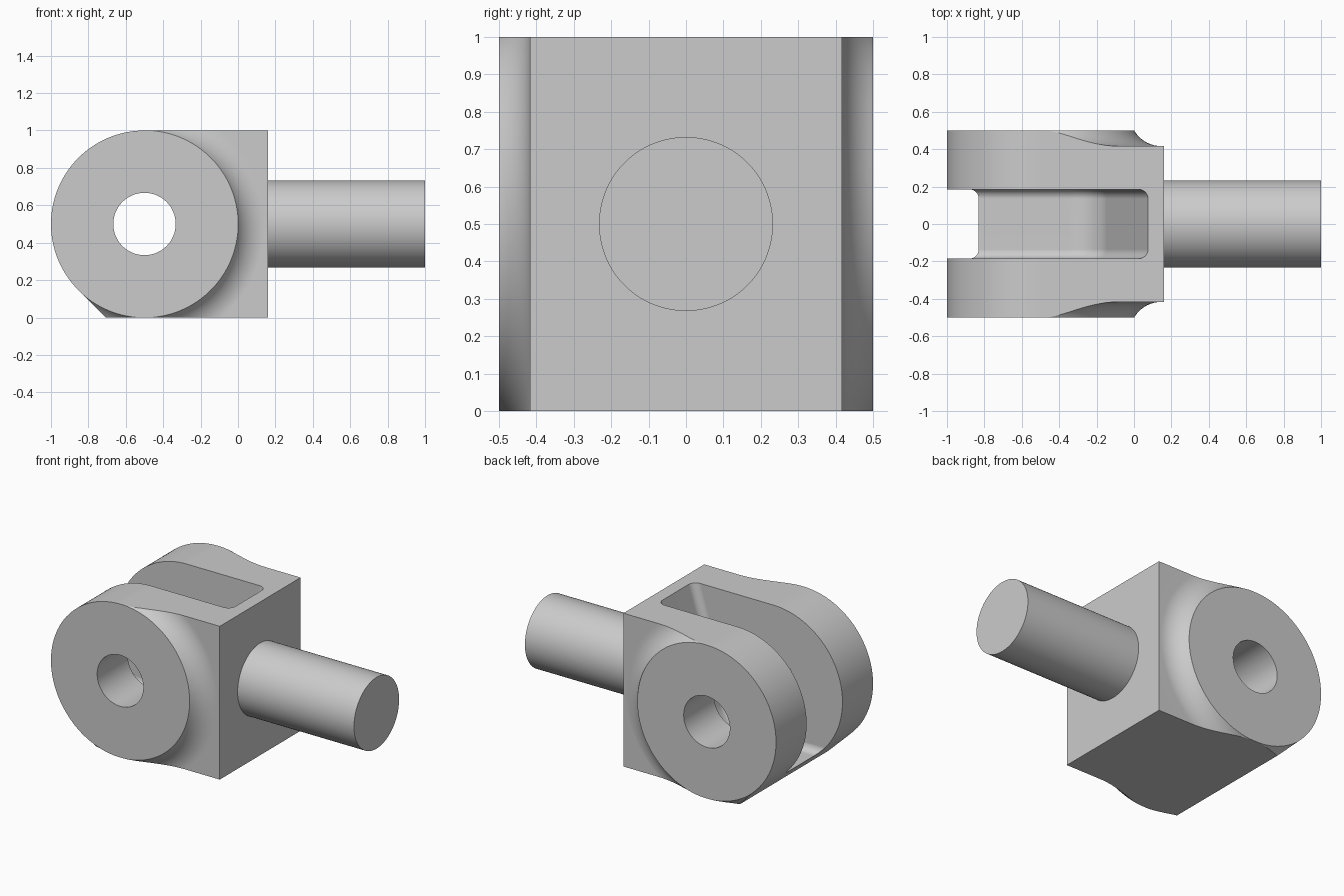
import bpy, bmesh, math

if "Cube" in bpy.data.objects:
    bpy.data.objects.remove(bpy.data.objects["Cube"])

AX, AZ = -0.5, 0.5          # pin axis position
SEG = 128

steel = bpy.data.materials.new("grey_steel")
steel.diffuse_color = (0.6, 0.6, 0.6, 1)
steel.use_nodes = True
steel.node_tree.nodes["Principled BSDF"].inputs["Base Color"].default_value = steel.diffuse_color


def loft(name, loops):
    """Solid through matching closed loops, capped at both ends."""
    bm = bmesh.new()
    rows = [[bm.verts.new(p) for p in loop] for loop in loops]
    n = len(rows[0])
    for a, b in zip(rows, rows[1:]):
        for i in range(n):
            j = (i + 1) % n
            bm.faces.new((a[i], a[j], b[j], b[i]))
    bm.faces.new(rows[0])
    bm.faces.new(rows[-1])
    bmesh.ops.recalc_face_normals(bm, faces=bm.faces)
    mesh = bpy.data.meshes.new(name)
    bm.to_mesh(mesh)
    bm.free()
    mesh.materials.append(steel)
    obj = bpy.data.objects.new(name, mesh)
    bpy.context.collection.objects.link(obj)
    return obj


def ring(r, y):
    """Circle around the pin axis."""
    return [(AX + r * math.cos(2 * math.pi * i / SEG), y,
             AZ + r * math.sin(2 * math.pi * i / SEG)) for i in range(SEG)]


def select(obj):
    bpy.ops.object.select_all(action='DESELECT')
    obj.select_set(True)
    bpy.context.view_layer.objects.active = obj


def cut(obj, tool, operation):
    mod = obj.modifiers.new("cut", 'BOOLEAN')
    mod.operation, mod.object, mod.solver = operation, tool, 'EXACT'
    select(obj)
    bpy.ops.object.modifier_apply(modifier=mod.name)
    bpy.data.objects.remove(tool)


# Fork body: round left end, 45 degree lower chamfer, square right end
profile = [(0.16, 0), (0.16, 1)]
for i in range(SEG // 4, SEG * 5 // 8 + 1):
    a = 2 * math.pi * i / SEG
    profile.append((AX + 0.5 * math.cos(a), AZ + 0.5 * math.sin(a)))
profile.append((-0.707, 0))
body = loft("fork_body", [[(x, y, z) for x, z in profile] for y in (-0.6, 0.6)])

# Round side bosses with a concave fillet down to the recessed side faces
R, STEP = 0.1667, 0.0833
steps = [(1.3, 0.5 - STEP)]
for i in range(13):
    t = math.radians(60) * i / 12
    steps.append((0.6453 - R * math.sin(t), 0.5 - STEP + R * (1 - math.cos(t))))
side = [(r, -y) for r, y in reversed(steps)] + steps
cut(body, loft("boss_shape", [ring(r, y) for r, y in side]), 'INTERSECT')


# Slot between the fork arms: flat floor, curved heel, leaning end wall
def slot_profile(inset):
    a, rad, cx, floor = math.radians(73), 0.21 - inset, -0.348, 0.123
    cz = floor + 0.21
    pts = [(-1.3, 1.3), (-1.3, floor + inset)]
    for i in range(17):
        t = a * i / 16
        pts.append((cx + rad * math.sin(t), cz - rad * math.cos(t)))
    x, z = pts[-1]
    pts.append((x + (1.3 - z) / math.tan(a), 1.3))
    return pts


half, fillet, sections = 0.185, 0.05, []
for i in range(9):
    t = math.pi / 2 * i / 8
    sections.append((half - fillet + fillet * math.sin(t), fillet * (1 - math.cos(t))))
sections = [(-y, d) for y, d in reversed(sections)] + sections
cut(body, loft("slot_shape", [[(x, y, z) for x, z in slot_profile(d)]
                              for y, d in sections]), 'DIFFERENCE')

# Pin hole through both arms
cut(body, loft("hole_shape", [ring(0.1667, -0.7), ring(0.1667, 0.7)]), 'DIFFERENCE')

# Round shaft
shaft = loft("shaft", [[(x, 0.2325 * math.cos(2 * math.pi * i / SEG),
                         AZ + 0.2325 * math.sin(2 * math.pi * i / SEG))
                        for i in range(SEG)] for x in (0.12, 1.0)])

# Smooth curved faces, keep sharp edges and flat faces clean
for obj in (body, shaft):
    select(obj)
    bpy.ops.object.shade_smooth_by_angle(angle=math.radians(25))
    mod = obj.modifiers.new("clean_normals", 'WEIGHTED_NORMAL')
    mod.keep_sharp = True
